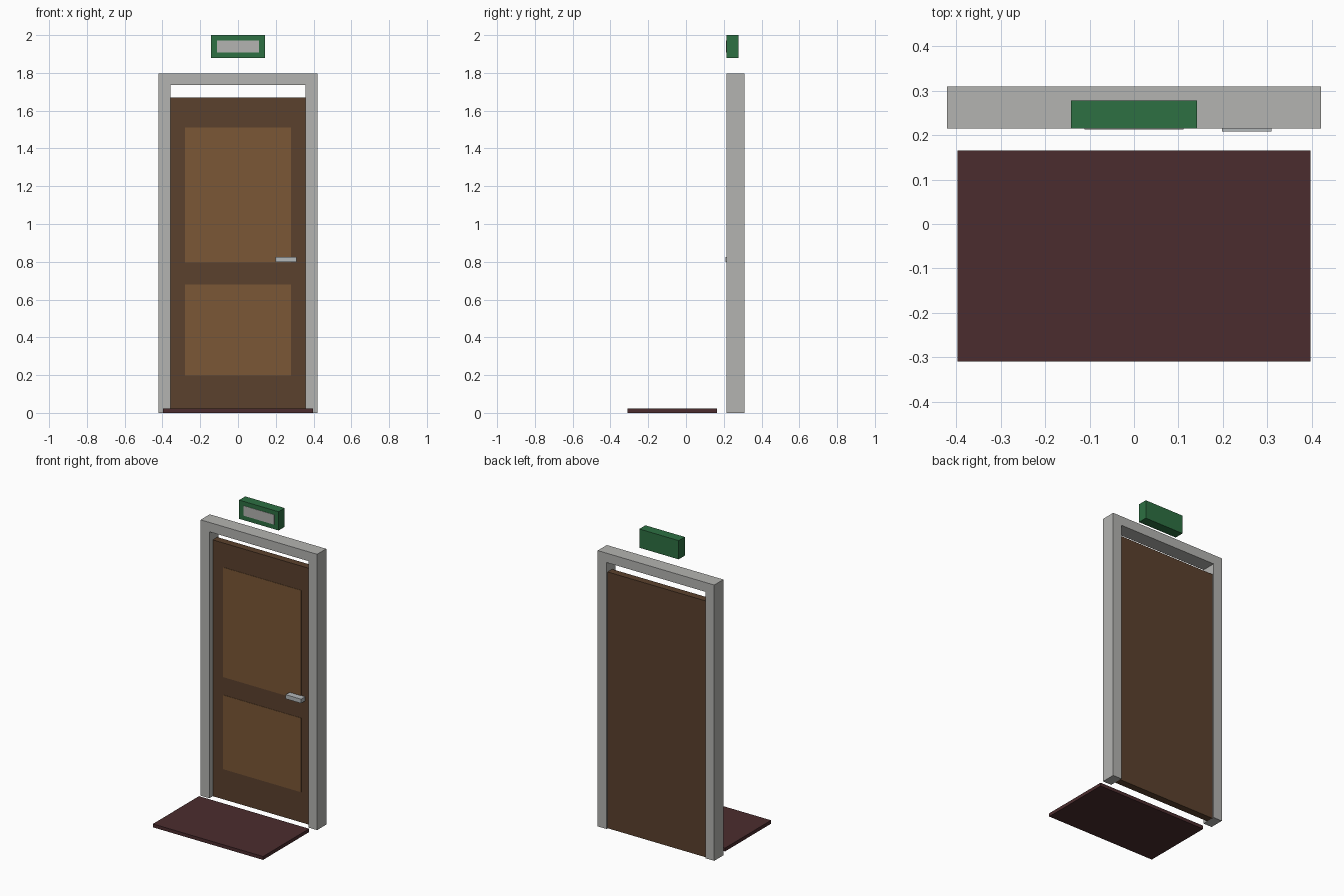
import bpy
import bmesh

if "Cube" in bpy.data.objects:
    bpy.data.objects.remove(bpy.data.objects["Cube"])


def material(name, rgb):
    """Flat colour from 0-255 sRGB values, stored as linear."""
    lin = [((c / 255 + 0.055) / 1.055) ** 2.4 for c in rgb]
    m = bpy.data.materials.new(name)
    m.diffuse_color = (*lin, 1)
    m.use_nodes = True
    m.node_tree.nodes["Principled BSDF"].inputs["Base Color"].default_value = m.diffuse_color
    return m


GREY = material("frame grey", (180, 180, 177))
STEEL = material("handle steel", (180, 184, 186))
BROWN = material("dark wood", (91, 65, 45))
TAN = material("panel wood", (123, 87, 54))
MAROON = material("mat maroon", (75, 44, 46))
GREEN = material("sign green", (45, 112, 66))


def add_object(name, bm, mat):
    bmesh.ops.recalc_face_normals(bm, faces=bm.faces)
    me = bpy.data.meshes.new(name)
    bm.to_mesh(me)
    bm.free()
    me.materials.append(mat)
    ob = bpy.data.objects.new(name, me)
    bpy.context.collection.objects.link(ob)
    return ob


def box(name, x, y, z, mat):
    """Box spanning the (min, max) pairs x, y and z."""
    bm = bmesh.new()
    bmesh.ops.create_cube(bm, size=1)
    for v in bm.verts:
        v.co = [lo + (hi - lo) * (c + 0.5) for c, (lo, hi) in zip(v.co, (x, y, z))]
    return add_object(name, bm, mat)


# Door frame: an upside-down U profile pushed back through the wall depth
FRONT, BACK = 0.215, 0.309
profile = [(-0.42, 0), (-0.42, 1.797), (0.42, 1.797), (0.42, 0),
           (0.357, 0), (0.357, 1.736), (-0.357, 1.736), (-0.357, 0)]
bm = bmesh.new()
face = bm.faces.new([bm.verts.new((x, FRONT, z)) for x, z in profile])
ext = bmesh.ops.extrude_face_region(bm, geom=[face], use_keep_orig=True)
moved = [g for g in ext["geom"] if isinstance(g, bmesh.types.BMVert)]
bmesh.ops.translate(bm, verts=moved, vec=(0, BACK - FRONT, 0))
add_object("door_frame", bm, GREY)

# Door leaf with two flush panels on the front
DOOR = 0.25
box("door_leaf", (-0.357, 0.357), (DOOR, 0.297), (0, 1.67), BROWN)
for name, z in (("lower_panel", (0.197, 0.68)), ("upper_panel", (0.797, 1.512))):
    box(name, (-0.281, 0.281), (DOOR - 0.002, DOOR + 0.001), z, TAN)

# Lever handle
box("door_handle", (0.198, 0.309), (0.208, DOOR), (0.799, 0.826), STEEL)

# Sign above the door with a pale blank plate
box("sign_box", (-0.142, 0.142), (FRONT, 0.278), (1.878, 2.0), GREEN)
box("sign_plate", (-0.111, 0.111), (FRONT - 0.002, FRONT + 0.001), (1.908, 1.972), GREY)

# Door mat
box("door_mat", (-0.397, 0.397), (-0.309, 0.165), (0, 0.022), MAROON)
